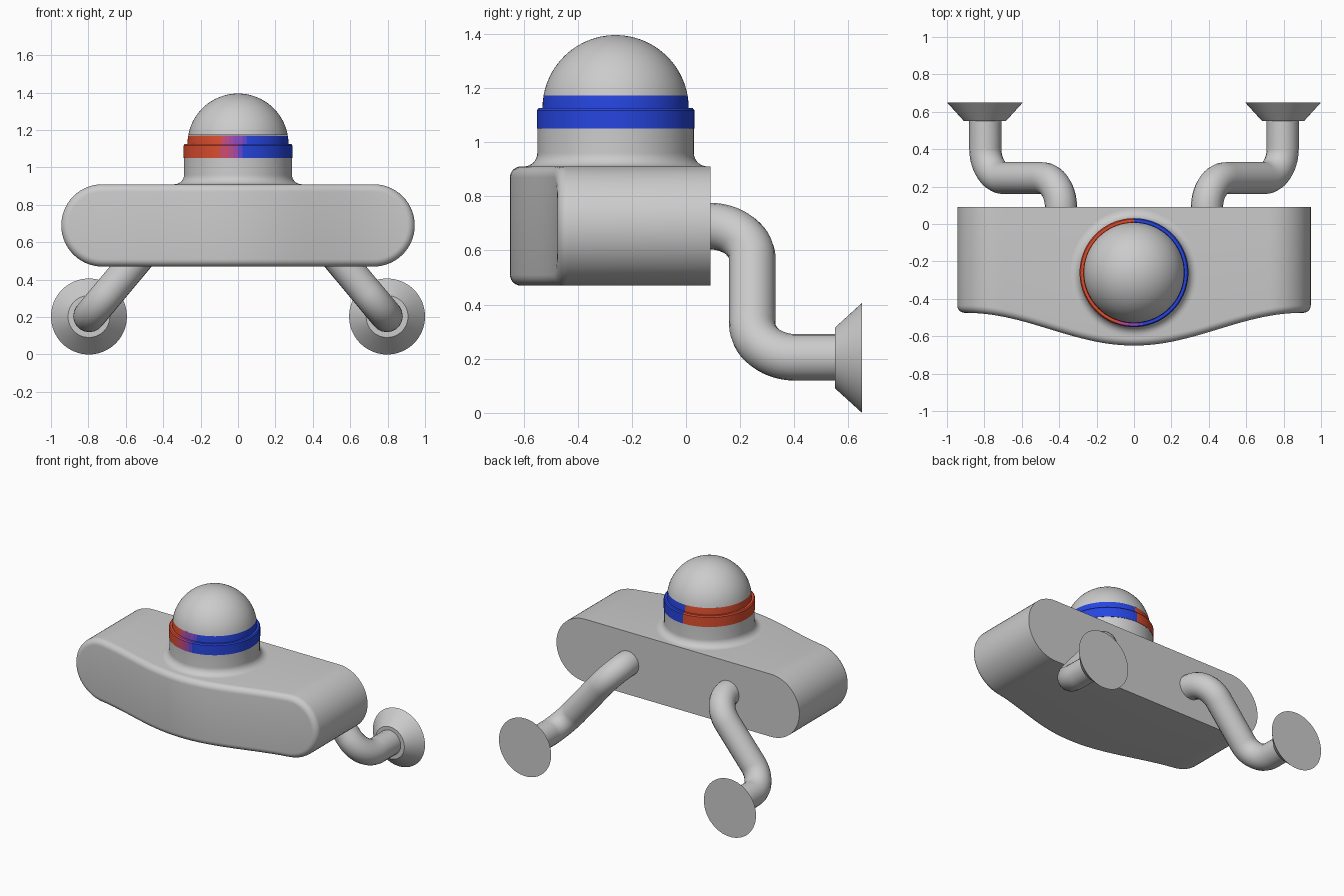
import bpy, bmesh
from math import sin, cos, pi, sqrt
from mathutils import Vector

if "Cube" in bpy.data.objects:
    bpy.data.objects.remove(bpy.data.objects["Cube"])


def finish(bm, name):
    bmesh.ops.remove_doubles(bm, verts=bm.verts, dist=1e-5)
    bmesh.ops.recalc_face_normals(bm, faces=bm.faces)
    me = bpy.data.meshes.new(name)
    bm.to_mesh(me)
    bm.free()
    ob = bpy.data.objects.new(name, me)
    bpy.context.collection.objects.link(ob)
    smooth(ob)
    return ob


def smooth(ob):
    bpy.ops.object.select_all(action='DESELECT')
    ob.select_set(True)
    bpy.context.view_layer.objects.active = ob
    bpy.ops.object.shade_smooth_by_angle()


def lathe(name, profile, centre, axis='Z', n=72):
    """Revolve (radius, height) points about a z or y axis."""
    bm = bmesh.new()
    rings = []
    for r, h in profile:
        ring = []
        for i in range(n):
            a = 2 * pi * i / n
            p = (r * cos(a), r * sin(a), h) if axis == 'Z' else (r * cos(a), h, r * sin(a))
            ring.append(bm.verts.new(Vector(p) + Vector(centre)))
        rings.append(ring)
    for a, b in zip(rings, rings[1:]):
        for i in range(n):
            j = (i + 1) % n
            bm.faces.new((a[i], a[j], b[j], b[i]))
    return finish(bm, name)


# Body: stadium outline, flat back, gently bulging front with a rounded edge
ZC, R, CX, FIL = 0.69, 0.22, 0.725, 0.04


def front_y(x):
    return -0.475 - 0.0875 * (1 + cos(pi * min(abs(x) / 0.9, 1)))


def outline(inset):
    r, k, m = R - inset, 14, 40
    top = [(-CX - r * cos(pi / 2 * i / k), r * sin(pi / 2 * i / k)) for i in range(k)]
    top += [(-CX + 2 * CX * i / m, r) for i in range(m)]
    top += [(CX + r * sin(pi / 2 * i / k), r * cos(pi / 2 * i / k)) for i in range(k + 1)]
    return top + [(x, -z) for x, z in reversed(top[1:-1])]


bm = bmesh.new()
rings = [[bm.verts.new((x, 0.09, ZC + z)) for x, z in outline(0)]]
for s in range(7):
    a = pi / 2 * s / 6
    rings.append([bm.verts.new((x, front_y(x) + FIL * (1 - sin(a)), ZC + z))
                  for x, z in outline(FIL * (1 - cos(a)))])
n = len(rings[0])
for a, b in zip(rings, rings[1:]):
    for i in range(n):
        j = (i + 1) % n
        bm.faces.new((a[i], a[j], b[j], b[i]))
bm.faces.new(rings[0])
f = rings[-1]
for i in range(n // 2):          # front face as vertical strips
    quad = [f[i], f[i + 1], f[(n - i - 1) % n], f[(n - i) % n]]
    bm.faces.new(list(dict.fromkeys(quad)))
finish(bm, "body")

# Neck with flared base, light band and dome
HEAD = (0, -0.26, 0)
flare = [(0.339 - 0.05 * sin(pi / 2 * i / 8), 0.96 - 0.05 * cos(pi / 2 * i / 8)) for i in range(9)]
lathe("neck", [(0.339, 0.905)] + flare + [(0.289, 1.06)], HEAD)

DR, DZ = 0.27, 1.125
band = lathe("light_band", [(0.27, 1.05), (0.291, 1.05), (0.291, 1.117), (0.285, DZ), (DR, DZ),
                            (DR * 0.997, 1.147), (sqrt(DR**2 - 0.047**2), DZ + 0.047)], HEAD)
a0 = 0.175
arc = [a0 + (pi / 2 - a0) * i / 20 for i in range(21)]
lathe("dome", [(DR * cos(a) if a < pi / 2 - 1e-6 else 0, DZ + DR * sin(a)) for a in arc], HEAD)

# Band colours: red on the left, blue on the right, blended at the front
RED, BLUE, STEPS = Vector((0.72, 0.075, 0.028)), Vector((0.02, 0.06, 0.75)), 6
for i in range(STEPS + 1):
    mat = bpy.data.materials.new("band_colour_%d" % i)
    mat.diffuse_color = (*RED.lerp(BLUE, i / STEPS), 1)
    mat.use_nodes = True
    mat.node_tree.nodes["Principled BSDF"].inputs["Base Color"].default_value = mat.diffuse_color
    band.data.materials.append(mat)
for p in band.data.polygons:
    x, y = p.center.x, p.center.y + 0.26
    t = (x + 0.1) / 0.15 if y < 0 else float(x > 0)
    p.material_index = round(max(0, min(1, t)) * STEPS)


# Legs: bent pipes leaving the back, each ending in a flared foot
def bend(a, corner, b, r, n=14):
    u, v = (a - corner).normalized(), (b - corner).normalized()
    half = u.angle(v) / 2
    t = r / (sin(half) / cos(half))
    c = corner + (u + v).normalized() * (r / sin(half))
    p, q = corner + u * t - c, corner + v * t - c
    w = pi - 2 * half
    return [c + (p * sin((1 - k / n) * w) + q * sin(k / n * w)) / sin(w) for k in range(n + 1)]


def leg(side, s):
    p = [Vector((s * x, y, z)) for x, y, z in
         ((0.39, 0.04, 0.69), (0.39, 0.245, 0.69), (0.795, 0.245, 0.205), (0.795, 0.58, 0.205))]
    path = [p[0]] + bend(p[0], p[1], p[2], 0.16) + bend(p[1], p[2], p[3], 0.16) + [p[3]]
    cu = bpy.data.curves.new(side + "_leg", 'CURVE')
    cu.dimensions = '3D'
    cu.bevel_depth, cu.bevel_resolution, cu.use_fill_caps = 0.086, 8, True
    sp = cu.splines.new('POLY')
    sp.points.add(len(path) - 1)
    for pt, co in zip(sp.points, path):
        pt.co = (*co, 1)
    ob = bpy.data.objects.new(side + "_leg", cu)
    bpy.context.collection.objects.link(ob)
    bpy.ops.object.select_all(action='DESELECT')
    ob.select_set(True)
    bpy.context.view_layer.objects.active = ob
    bpy.ops.object.convert(target='MESH')
    smooth(bpy.context.view_layer.objects.active)
    lathe(side + "_foot", [(0, 0.55), (0.112, 0.55), (0.203, 0.65), (0, 0.65)],
          (s * 0.797, 0, 0.203), 'Y', 64)


leg("right", 1)
leg("left", -1)
